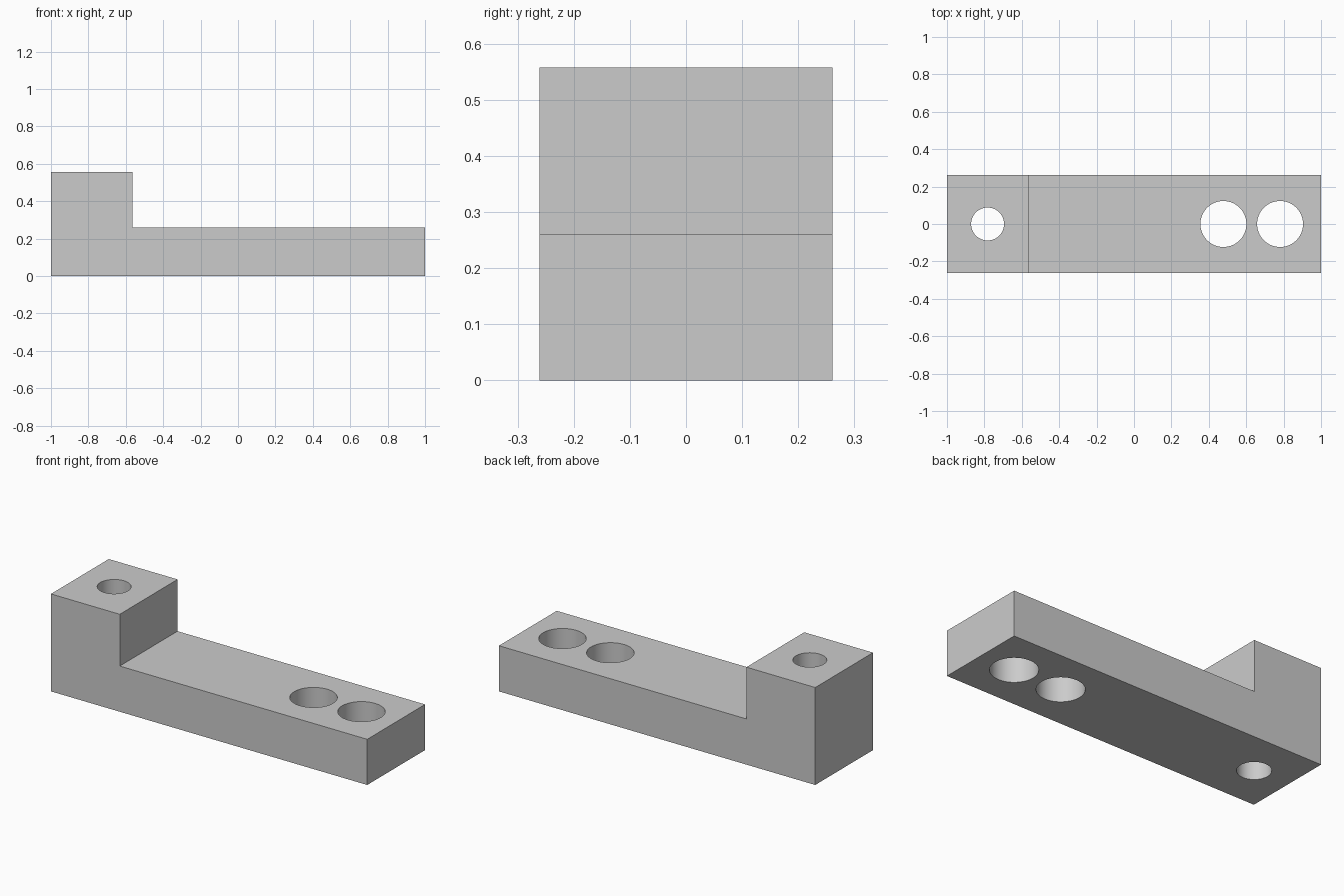
import bpy
import bmesh

if "Cube" in bpy.data.objects:
    bpy.data.objects.remove(bpy.data.objects["Cube"], do_unlink=True)

HALF_WIDTH = 0.261

# Single grey material
grey = bpy.data.materials.new("plain grey")
grey.use_nodes = True
colour = (0.6, 0.6, 0.6, 1)
grey.diffuse_color = colour
grey.node_tree.nodes["Principled BSDF"].inputs["Base Color"].default_value = colour

# Stepped bar: side profile extruded across the width
profile = [(-1, 0), (1, 0), (1, 0.261), (-0.565, 0.261), (-0.565, 0.557), (-1, 0.557)]
bm = bmesh.new()
side = bm.faces.new([bm.verts.new((x, -HALF_WIDTH, z)) for x, z in profile])
extruded = bmesh.ops.extrude_face_region(bm, geom=[side])["geom"]
moved = [v for v in extruded if isinstance(v, bmesh.types.BMVert)]
bmesh.ops.translate(bm, verts=moved, vec=(0, 2 * HALF_WIDTH, 0))
bmesh.ops.recalc_face_normals(bm, faces=bm.faces)
mesh = bpy.data.meshes.new("stepped_bar")
bm.to_mesh(mesh)
bm.free()
mesh.materials.append(grey)
bar = bpy.data.objects.new("stepped_bar", mesh)
bpy.context.collection.objects.link(bar)


def drill(name, x, radius):
    """Cut a vertical through hole on the centre line."""
    bpy.ops.mesh.primitive_cylinder_add(vertices=64, radius=radius, depth=2, location=(x, 0, 0.3))
    cutter = bpy.context.object
    cutter.name = name
    cutter.hide_render = True
    cutter.data.materials.append(grey)
    cut = bar.modifiers.new(name, "BOOLEAN")
    cut.operation = "DIFFERENCE"
    cut.solver = "EXACT"
    cut.object = cutter
    bpy.ops.object.select_all(action="DESELECT")
    bar.select_set(True)
    bpy.context.view_layer.objects.active = bar
    bpy.ops.object.modifier_apply(modifier=name)
    bpy.data.objects.remove(cutter, do_unlink=True)


# Small hole in the raised block, two larger holes at the far end
drill("block_hole", -0.783, 0.088)
drill("inner_hole", 0.478, 0.123)
drill("outer_hole", 0.781, 0.123)

# Smooth hole walls, sharp edges
bpy.ops.object.shade_smooth_by_angle()
